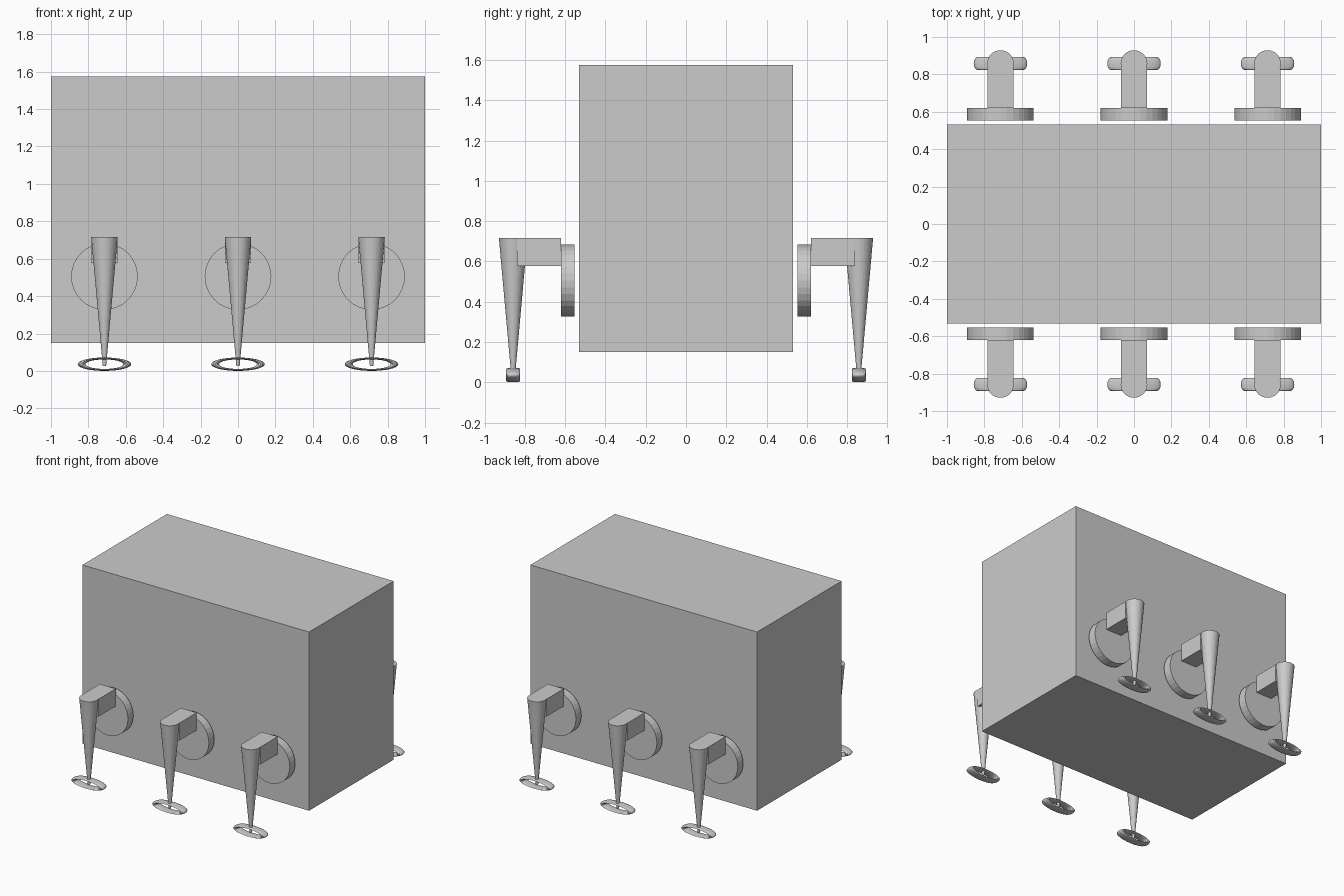
import bpy
import bmesh
from math import cos, sin, tau, radians
from mathutils import Matrix, Vector

old = bpy.data.objects.get("Cube")
if old:
    bpy.data.objects.remove(old, do_unlink=True)

# One light grey for everything
grey = bpy.data.materials.new("light grey")
grey.use_nodes = True
grey.diffuse_color = (0.6, 0.6, 0.6, 1)
grey.node_tree.nodes["Principled BSDF"].inputs["Base Color"].default_value = (0.6, 0.6, 0.6, 1)


def finish(name, bm):
    bmesh.ops.recalc_face_normals(bm, faces=bm.faces)
    mesh = bpy.data.meshes.new(name)
    bm.to_mesh(mesh)
    bm.free()
    mesh.materials.append(grey)
    obj = bpy.data.objects.new(name, mesh)
    bpy.context.collection.objects.link(obj)
    return obj


def box(name, low, high):
    low, high = Vector(low), Vector(high)
    bm = bmesh.new()
    place = Matrix.Translation((low + high) / 2) @ Matrix.Diagonal((*(high - low), 1))
    bmesh.ops.create_cube(bm, size=1, matrix=place)
    return finish(name, bm)


def cone(name, centre, bottom, top, depth, turn=0):
    bm = bmesh.new()
    place = Matrix.Translation(centre) @ Matrix.Rotation(radians(turn), 4, "X")
    bmesh.ops.create_cone(bm, cap_ends=True, segments=32, radius1=bottom,
                          radius2=top, depth=depth, matrix=place)
    return finish(name, bm)


def flat_ring(name, centre, major, minor, depth, squash, around=48, tube=12):
    """Ring facing y, squashed in height."""
    bm = bmesh.new()
    loops = []
    for i in range(around):
        a = tau * i / around
        loop = []
        for j in range(tube):
            b = tau * j / tube
            r = major + minor * cos(b)
            loop.append(bm.verts.new(Vector(centre) + Vector(
                (r * cos(a), depth * sin(b), r * sin(a) * squash))))
        loops.append(loop)
    for i in range(around):
        here, following = loops[i], loops[(i + 1) % around]
        for j in range(tube):
            k = (j + 1) % tube
            bm.faces.new((here[j], following[j], following[k], here[k]))
    return finish(name, bm)


# Main body
box("body", (-1, -0.532, 0.15), (1, 0.532, 1.575))

# Three legs on the front and three on the back
for side, where in ((-1, "front"), (1, "back")):
    for x, spot in ((-0.714, "right"), (0, "middle"), (0.714, "left")):
        tag = f"{where}_{spot}"
        cone(f"hip_disc_{tag}", (x, side * 0.587, 0.505), 0.178, 0.178, 0.068, 90)
        inner, outer = sorted((side * 0.62, side * 0.838))
        box(f"hip_arm_{tag}", (x - 0.07, inner, 0.578), (x + 0.07, outer, 0.717))
        cone(f"leg_{tag}", (x, side * 0.858, 0.372), 0.009, 0.071, 0.69)
        flat_ring(f"foot_ring_{tag}", (x, side * 0.858, 0.036), 0.122, 0.021, 0.035, 0.25)
